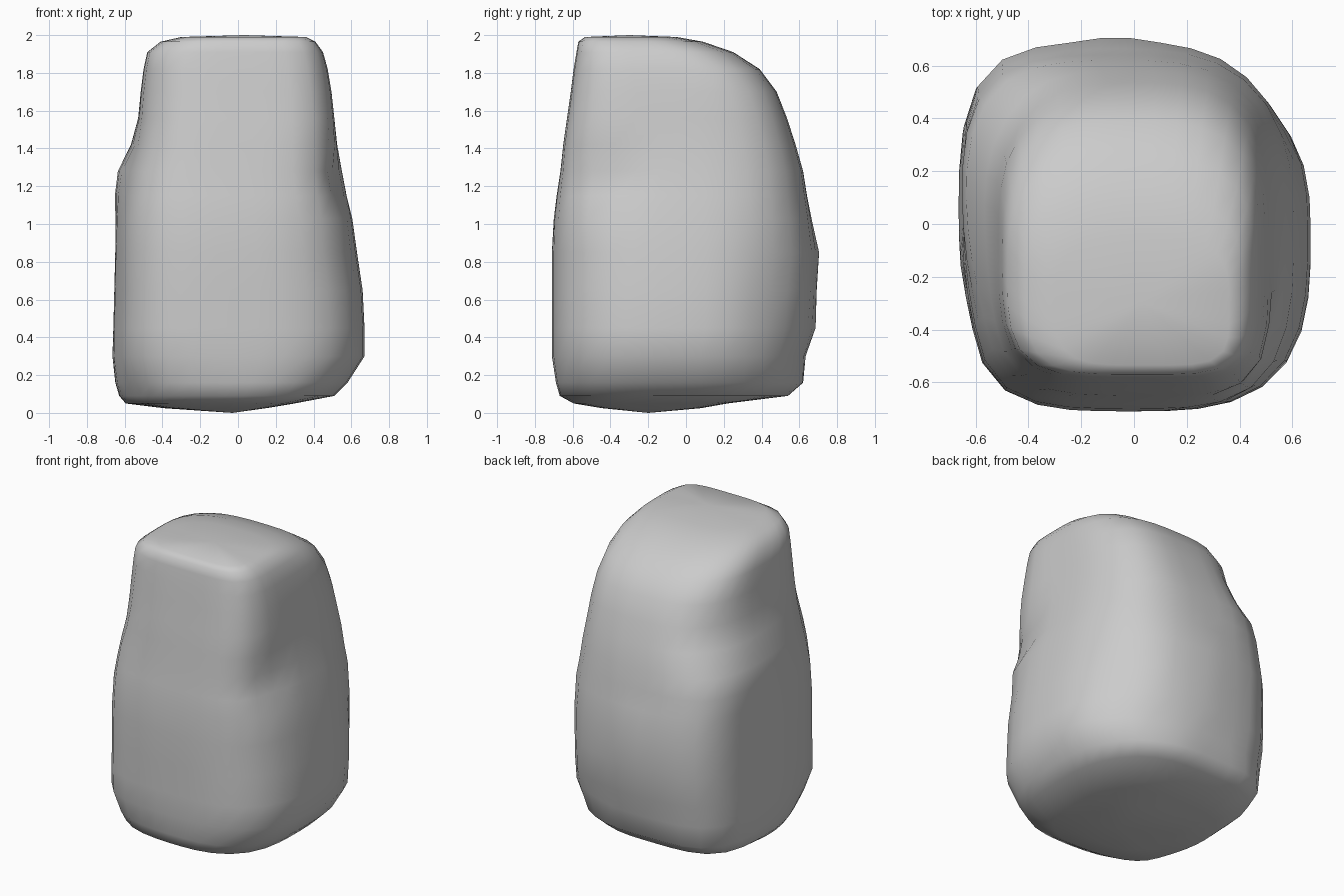
import bpy, bmesh
from math import cos, sin, pi, exp
from mathutils import Vector

# Slices: z, x min, x max, y min, y max
SLICES = [
    (0.025, -0.40, 0.15, -0.45, 0.08),
    (0.05, -0.60, 0.30, -0.60, 0.22),
    (0.09, -0.63, 0.51, -0.67, 0.54),
    (0.16, -0.65, 0.58, -0.69, 0.62),
    (0.30, -0.665, 0.67, -0.71, 0.63),
    (0.45, -0.66, 0.67, -0.71, 0.67),
    (0.65, -0.655, 0.66, -0.71, 0.68),
    (0.85, -0.65, 0.63, -0.71, 0.685),
    (1.03, -0.65, 0.605, -0.70, 0.66),
    (1.15, -0.655, 0.575, -0.685, 0.64),
    (1.28, -0.64, 0.55, -0.665, 0.62),
    (1.42, -0.57, 0.525, -0.65, 0.58),
    (1.56, -0.53, 0.51, -0.63, 0.535),
    (1.70, -0.515, 0.495, -0.61, 0.48),
    (1.82, -0.50, 0.475, -0.595, 0.39),
    (1.91, -0.48, 0.45, -0.58, 0.25),
    (1.965, -0.41, 0.41, -0.57, 0.09),
    (1.99, -0.30, 0.36, -0.535, -0.05),
]
# Corner squareness low / high: back right, back left, front left, front right
LOW = (2.6, 4.2, 3.6, 3.1)
HIGH = (3.2, 2.9, 3.8, 5.0)
# Dents and bulges: centre, plan radius, vertical radius, outward push
BUMPS = [
    ((0.50, -0.42, 1.22), 0.15, 0.13, -0.06),   # front right notch
    ((-0.48, 0.42, 1.50), 0.16, 0.14, -0.02),   # above back left ledge
    ((-0.60, -0.40, 1.25), 0.30, 0.20, -0.055),  # front left taper
    ((-0.64, -0.38, 0.50), 0.18, 0.60, -0.03),  # flattened left side
    ((-0.52, -0.52, 0.05), 0.28, 0.18, -0.07),  # rounded front left foot
    ((0.50, 0.45, 0.50), 0.22, 0.35, -0.045),   # flattened back right
    ((-0.07, 0.68, 0.80), 0.14, 0.18, 0.025),   # back bulges
    ((-0.05, 0.65, 0.45), 0.12, 0.12, 0.02),
    ((0.30, 0.60, 0.27), 0.12, 0.10, -0.03),
]
N = 36


def boulder_point(z, x0, x1, y0, y1, a):
    cx, cy = (x0 + x1) / 2, (y0 + y1) / 2
    c, s = cos(a), sin(a)
    q = int(a / (pi / 2) + 1e-6) % 4
    f = min(1, max(0, (z - 0.9) / 0.6))
    n = LOW[q] * (1 - f) + HIGH[q] * f
    r = (abs(c) ** n + abs(s) ** n) ** (-1 / n)
    p = Vector((cx + c * r * (x1 - x0) / 2, cy + s * r * (y1 - y0) / 2, z))
    out = Vector((c, s, 0))
    base = p.copy()
    for centre, rad, vrad, push in BUMPS:
        d = base - Vector(centre)
        p += out * push * exp(-(d.xy.length / rad) ** 2 - (d.z / vrad) ** 2)
    return p


# Boulder: lofted slices with a fan at both ends
bm = bmesh.new()
rings = [[bm.verts.new(boulder_point(*sl, 2 * pi * i / N)) for i in range(N)]
         for sl in SLICES]
for lo, hi in zip(rings, rings[1:]):
    for i in range(N):
        j = (i + 1) % N
        bm.faces.new((lo[i], lo[j], hi[j], hi[i]))
bottom = bm.verts.new((-0.03, -0.2, 0))
top = bm.verts.new((0.03, -0.3, 2.0))
for i in range(N):
    j = (i + 1) % N
    bm.faces.new((rings[0][j], rings[0][i], bottom))
    bm.faces.new((rings[-1][i], rings[-1][j], top))
bmesh.ops.recalc_face_normals(bm, faces=bm.faces)
for face in bm.faces:
    face.smooth = True
mesh = bpy.data.meshes.new("boulder")
bm.to_mesh(mesh)
bm.free()
bpy.context.collection.objects.link(bpy.data.objects.new("boulder", mesh))
